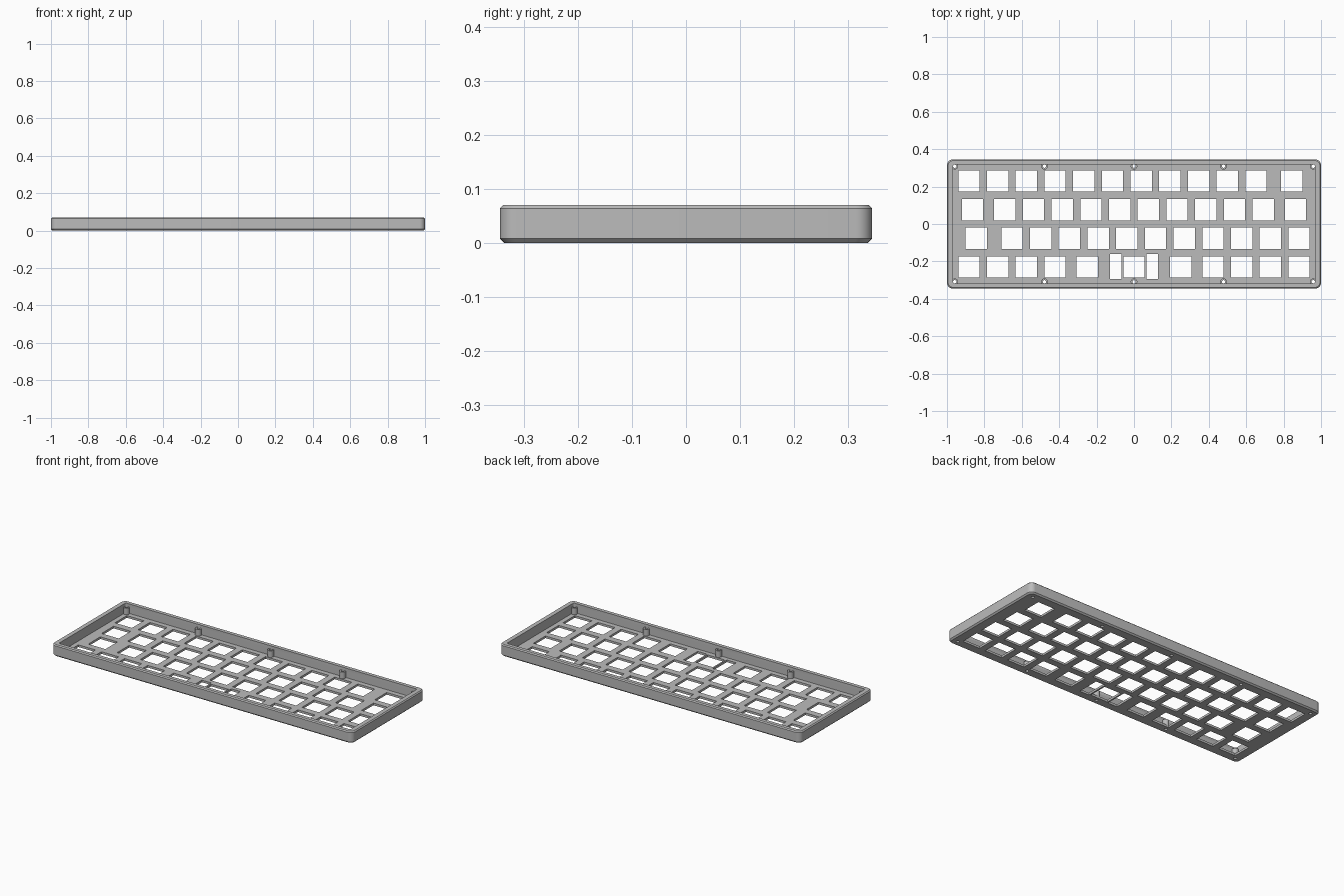
import bpy, bmesh
from math import pi, sin, cos, radians
from mathutils import Matrix

if "Cube" in bpy.data.objects:
    bpy.data.objects.remove(bpy.data.objects["Cube"], do_unlink=True)

HX, HY, HEIGHT, FLOOR = 1.0, 0.345, 0.07, 0.013
U = 0.1535            # key pitch
KEY = 0.114           # switch opening

grey = bpy.data.materials.new("case grey")
grey.use_nodes = True
grey.diffuse_color = (0.5, 0.5, 0.5, 1)
grey.node_tree.nodes["Principled BSDF"].inputs["Base Color"].default_value = (0.5, 0.5, 0.5, 1)


def make_object(name, bm):
    bmesh.ops.recalc_face_normals(bm, faces=bm.faces)
    mesh = bpy.data.meshes.new(name)
    bm.to_mesh(mesh)
    bm.free()
    mesh.materials.append(grey)
    obj = bpy.data.objects.new(name, mesh)
    bpy.context.collection.objects.link(obj)
    return obj


def rounded_ring(bm, inset_x, inset_y, radius, z, steps=8):
    """Rounded rectangle of vertices at height z."""
    cx, cy = HX - inset_x - radius, HY - inset_y - radius
    ring = []
    for corner, (sx, sy) in enumerate([(1, 1), (-1, 1), (-1, -1), (1, -1)]):
        for i in range(steps + 1):
            a = pi / 2 * (corner + i / steps)
            ring.append(bm.verts.new((sx * cx + radius * cos(a), sy * cy + radius * sin(a), z)))
    return ring


def add_box(bm, x, y, w, d, z0, z1):
    m = Matrix.Translation((x, y, (z0 + z1) / 2)) @ Matrix.Diagonal((w, d, z1 - z0, 1))
    bmesh.ops.create_cube(bm, size=1, matrix=m)


def add_cylinder(bm, x, y, r, z0, z1):
    bmesh.ops.create_cone(bm, cap_ends=True, segments=24, radius1=r, radius2=r,
                          depth=z1 - z0, matrix=Matrix.Translation((x, y, (z0 + z1) / 2)))


def apply_boolean(target, tool, operation):
    tool.hide_render = True
    mod = target.modifiers.new(operation.lower(), 'BOOLEAN')
    mod.operation, mod.object, mod.solver = operation, tool, 'EXACT'
    bpy.context.view_layer.objects.active = target
    bpy.ops.object.modifier_apply(modifier=mod.name)
    bpy.data.objects.remove(tool, do_unlink=True)


# Tray: chamfered outer wall, rim, inner wall and floor
bm = bmesh.new()
rings = [rounded_ring(bm, *r) for r in (
    (0.008, 0.008, 0.024, 0), (0, 0, 0.03, 0.008), (0, 0, 0.03, HEIGHT - 0.006),
    (0.006, 0.006, 0.026, HEIGHT), (0.032, 0.028, 0.008, HEIGHT), (0.032, 0.028, 0.008, FLOOR))]
for low, high in zip(rings, rings[1:]):
    for i in range(len(low)):
        j = (i + 1) % len(low)
        bm.faces.new((low[i], low[j], high[j], high[i]))
bm.faces.new(rings[0])
bm.faces.new(rings[-1])
case = make_object("keyboard_case", bm)

# Screw posts along the front and back walls
screws = [(x, y) for x in (-0.958, -0.479, 0, 0.479, 0.958) for y in (-0.309, 0.309)]
bm = bmesh.new()
for x, y in screws:
    add_cylinder(bm, x, y, 0.018, FLOOR / 2, 0.052)
apply_boolean(case, make_object("screw_posts", bm), 'UNION')

# Screw holes
bm = bmesh.new()
for x, y in screws:
    add_cylinder(bm, x, y, 0.009, -0.05, HEIGHT + 0.05)
apply_boolean(case, make_object("screw_holes", bm), 'DIFFERENCE')

# Switch openings, laid out from the key widths of each row
rows = [
    [1] * 11 + [1.5],
    [1.25] + [1] * 10 + [1.25],
    [1.5] + [1] * 11,
    [1] * 4 + [1.25, 2, 1.25] + [1] * 4,
]
bm = bmesh.new()
for r, widths in enumerate(rows):
    y, left = (1.5 - r) * U, -sum(widths) * U / 2
    for w in widths:
        x = left + w * U / 2
        add_box(bm, x, y, KEY, KEY, -0.05, 0.05)
        if w == 2:    # stabiliser slots beside the wide key
            for side in (-1, 1):
                add_box(bm, x + side * 0.097, y + 0.004, 0.062, 0.134, -0.05, 0.05)
        left += w * U
apply_boolean(case, make_object("switch_openings", bm), 'DIFFERENCE')

# Smooth rounded corners, keep edges crisp
bpy.ops.object.select_all(action='DESELECT')
case.select_set(True)
bpy.context.view_layer.objects.active = case
bpy.ops.object.shade_smooth_by_angle(angle=radians(30))
